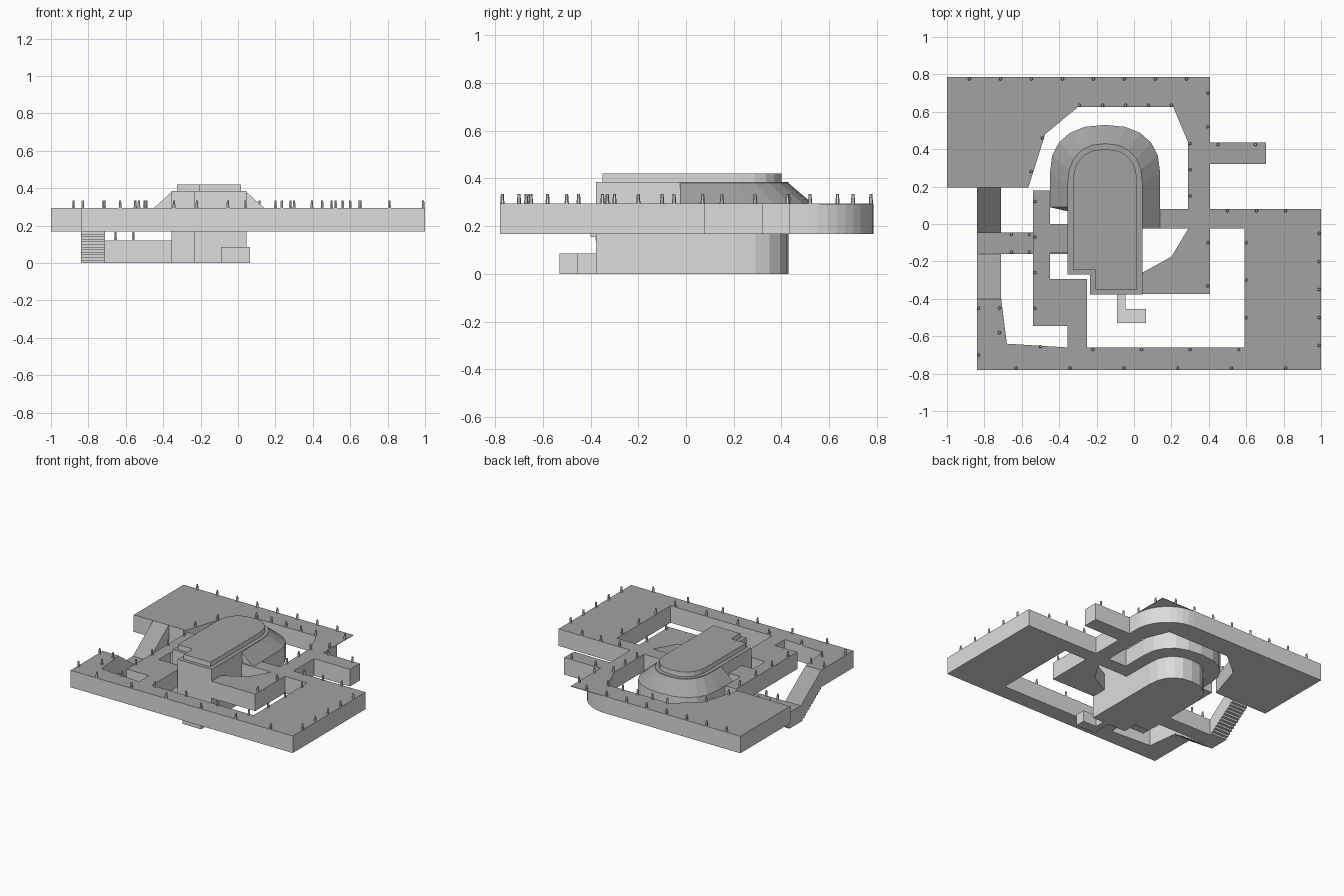
import bpy, bmesh, math
from mathutils import Vector

if "Cube" in bpy.data.objects:
    bpy.data.objects.remove(bpy.data.objects["Cube"])

def material(name, v):
    m = bpy.data.materials.new(name)
    m.diffuse_color = (v, v, v, 1)
    m.use_nodes = True
    m.node_tree.nodes["Principled BSDF"].inputs["Base Color"].default_value = m.diffuse_color
    return m

LIGHT = material("light grey wall", 0.72)
DARK = material("mid grey top", 0.36)
DECK_LO, DECK_HI = 0.168, 0.295

def finish(name, bm, dark_tops=True):
    """Walls stay light, upward faces become dark."""
    bmesh.ops.recalc_face_normals(bm, faces=bm.faces)
    bm.normal_update()
    for f in bm.faces:
        f.material_index = 1 if dark_tops and f.normal.z > 0.3 else 0
    me = bpy.data.meshes.new(name)
    bm.to_mesh(me)
    bm.free()
    me.materials.append(LIGHT)
    me.materials.append(DARK)
    ob = bpy.data.objects.new(name, me)
    bpy.context.collection.objects.link(ob)
    return ob

def loft(name, rings, dark_tops=True):
    """Join equal-length closed rings and cap both ends."""
    bm = bmesh.new()
    vs = [[bm.verts.new(p) for p in r] for r in rings]
    n = len(vs[0])
    for a, b in zip(vs, vs[1:]):
        for i in range(n):
            j = (i + 1) % n
            bm.faces.new((a[i], a[j], b[j], b[i]))
    bm.faces.new(vs[0][::-1])
    bm.faces.new(vs[-1])
    return finish(name, bm, dark_tops)

def prism(name, pts, z0, z1, dark_tops=True):
    return loft(name, [[(x, y, z) for x, y in pts] for z in (z0, z1)], dark_tops)

def arch(hw, y0, y1, n=10, cx=-0.155):
    """Rounded back end, running from the right side to the left."""
    pts = []
    for i in range(n + 1):
        a = math.pi * i / n
        c, s = math.cos(a), max(0.0, math.sin(a))
        pts.append((cx + hw * math.copysign(abs(c) ** 0.85, c), y0 + (y1 - y0) * s ** 0.85))
    return pts

# Raised walkway deck, one outline with a rounded rear right corner
R = 0.28
corner = [(0.405 - R + R * math.sin(t), 0.785 - R + R * math.cos(t))
          for t in [math.pi / 2 * i / 10 for i in range(11)]]
deck = [(-1, .785)] + corner + [
    (.405, .435), (.705, .435), (.705, .32), (.405, .32), (.405, .08), (1, .08),
    (1, -.78), (-.84, -.78), (-.84, -.40), (-.71, -.40), (-.68, -.64), (-.355, -.66),
    (-.355, -.545), (-.54, -.545), (-.54, .18), (-.45, .18), (-.45, .0), (-.355, .0),
    (-.355, -.155), (-.45, -.155), (-.45, -.295), (-.25, -.295), (-.25, -.66),
    (.59, -.66), (.59, -.025), (.405, -.025), (.405, -.375), (.045, -.375),
    (.045, -.26), (.20, -.175), (.29, -.025), (.045, -.025), (.045, .08), (.29, .08),
    (.29, .435), (.21, .625), (-.30, .625), (-.475, .48), (-.565, .195), (-1, .195)]
prism("walkway_deck", deck, DECK_LO, DECK_HI)
# Thin square corner overhanging the rounded wall
prism("deck_corner_overhang", corner + [(.405, .785)], DECK_HI - 0.004, DECK_HI)

# Main building with notched front left and rounded back
prism("main_building", arch(.20, .21, .43) +
      [(-.355, -.27), (-.235, -.27), (-.235, -.378), (.045, -.378)], 0, .385)
prism("roof_cap", arch(.172, .22, .40) +
      [(-.327, -.245), (-.205, -.245), (-.205, -.35), (.017, -.35)], .385, .42)

# Sloped skirt around the rounded back
def skirt_ring(pts, z):
    ring = [(pts[0][0], -.025)] + pts + [(pts[-1][0], .09)]
    return [(x, y, z) for x, y in ring]

outer, inner = arch(.295, .27, .53), arch(.20, .21, .43)
loft("sloped_skirt", [skirt_ring(outer, DECK_LO), skirt_ring(outer, DECK_HI),
                      skirt_ring(inner, .38)])

# Low landing bridge to the building
prism("low_bridge", [(-.84, -.16), (-.355, -.16), (-.355, -.045), (-.84, -.045)], 0, .12)

# Two flights: smooth ramp on top, stepped underside
def flight(name, y_low, y_high, steps=12):
    prof = [(y_high, DECK_HI), (y_low, .12)]
    for i in range(steps):
        y = y_low + (y_high - y_low) * i / steps
        y2 = y_low + (y_high - y_low) * (i + 1) / steps
        z = DECK_LO * i / steps
        prof += [(y, z), (y2, z)]
    prof.append((y_high, DECK_LO))
    loft(name, [[(x, y, z) for y, z in prof] for x in (-.84, -.71)])

flight("rear_flight", -.045, .195)
flight("front_flight", -.16, -.40)

# Small L-shaped block at the front
prism("front_block", [(-.09, -.378), (-.09, -.53), (.065, -.53), (.065, -.455),
                      (-.045, -.455), (-.045, -.378)], 0, .085, False)

# Railing posts in rows along the edges
bm = bmesh.new()

def post(x, y, z=DECK_HI, h=.04):
    geo = bmesh.ops.create_cone(bm, cap_ends=True, segments=6, radius1=.009,
                                radius2=.006, depth=h)
    bmesh.ops.translate(bm, verts=geo["verts"], vec=(x, y, z + h / 2))

def row(a, b, n):
    a, b = Vector(a), Vector(b)
    for i in range(n):
        p = a.lerp(b, i / max(1, n - 1))
        post(p.x, p.y)

row((-.88, .775), (.28, .775), 8)        # rear edge
row((.395, .70), (.395, .52), 2)         # rear right edge
row((-.63, -.77), (.81, -.77), 6)        # front edge
row((-.5, -.655), (-.5, -.655), 1)       # front inner edge
row((-.22, -.67), (.56, -.67), 4)
row((.99, -.65), (.99, -.05), 5)         # right edge
row((.60, -.50), (.60, -.10), 3)
row((.50, .07), (.81, .07), 3)
row((-.29, .635), (.20, .635), 5)        # rear opening
row((-.55, .28), (-.49, .46), 2)
row((.30, .43), (.30, .15), 3)
row((.45, .425), (.65, .425), 2)
row((.395, -.33), (.395, -.10), 2)
row((-.83, -.70), (-.83, -.45), 2)       # left edges
row((-.72, -.58), (-.72, -.45), 2)
row((-.53, -.45), (-.53, .12), 4)
for px in (-.655, -.56):                 # low bridge
    post(px, -.15, .12, .045)
    post(px, -.055, .12, .045)
finish("railing_posts", bm, False)
